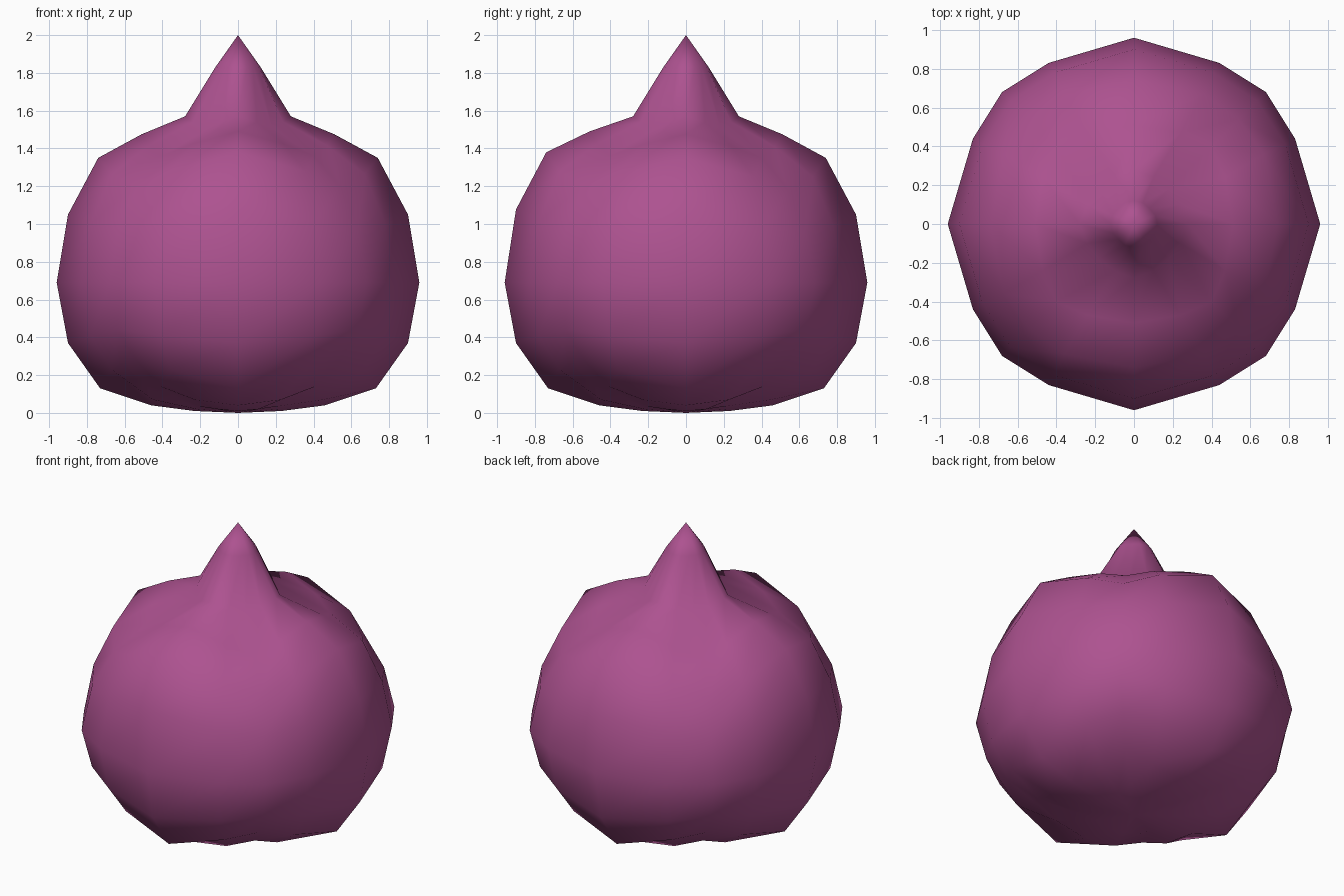
import bpy, bmesh

if "Cube" in bpy.data.objects:
    bpy.data.objects.remove(bpy.data.objects["Cube"])

# Each ring: axis point (r, z), in-between point (x, y, z), diagonal point (d, z), front lift
RINGS = [
    ((0.23, 0.01), (0.22, 0.11, 0.02), (0.21, 0.035), 0),
    ((0.46, 0.04), (0.45, 0.23, 0.07), (0.41, 0.14), 0),
    ((0.73, 0.13), (0.67, 0.36, 0.23), (0.54, 0.28), 0),
    ((0.90, 0.37), (0.78, 0.41, 0.41), (0.635, 0.44), 0),
    ((0.96, 0.69), (0.83, 0.44, 0.69), (0.68, 0.69), 0),
    ((0.90, 1.05), (0.78, 0.41, 0.99), (0.635, 0.96), 0.03),
    ((0.74, 1.35), (0.67, 0.36, 1.25), (0.54, 1.18), 0.04),
    ((0.51, 1.475), (0.47, 0.24, 1.41), (0.40, 1.35), 0.03),
    ((0.28, 1.57), (0.24, 0.10, 1.54), (0.18, 1.51), 0),
    ((0.12, 1.83), (0.11, 0.046, 1.83), (0.08, 1.83), 0),
]


def ring_points(axis, mid, diag, lift):
    quarter = [(axis[0], 0, axis[1]), mid, (diag[0], diag[0], diag[1]),
               (mid[1], mid[0], mid[2])]
    pts = []
    for turn in range(4):
        for x, y, z in quarter:
            for _ in range(turn):
                x, y = -y, x
            pts.append((x, y, z + lift * max(0, -y)))
    return pts


# Rounded-cube body drawn up into a pointed tip
bm = bmesh.new()
loops = [[bm.verts.new(p) for p in ring_points(*r)] for r in RINGS]
for a, b in zip(loops, loops[1:]):
    for i in range(16):
        j = (i + 1) % 16
        bm.faces.new((a[i], a[j], b[j], b[i]))
bottom = bm.verts.new((0, 0, 0))
tip = bm.verts.new((0, 0, 2))
for i in range(16):
    j = (i + 1) % 16
    bm.faces.new((bottom, loops[0][j], loops[0][i]))
    bm.faces.new((tip, loops[-1][i], loops[-1][j]))
bmesh.ops.recalc_face_normals(bm, faces=bm.faces)
for f in bm.faces:
    f.smooth = True
mesh = bpy.data.meshes.new("pointed_body")
bm.to_mesh(mesh)
bm.free()
body = bpy.data.objects.new("pointed_body", mesh)
bpy.context.collection.objects.link(body)

# Plum colour
mat = bpy.data.materials.new("plum")
mat.diffuse_color = (0.42, 0.085, 0.28, 1)
mat.use_nodes = True
mat.node_tree.nodes["Principled BSDF"].inputs["Base Color"].default_value = mat.diffuse_color
mesh.materials.append(mat)
